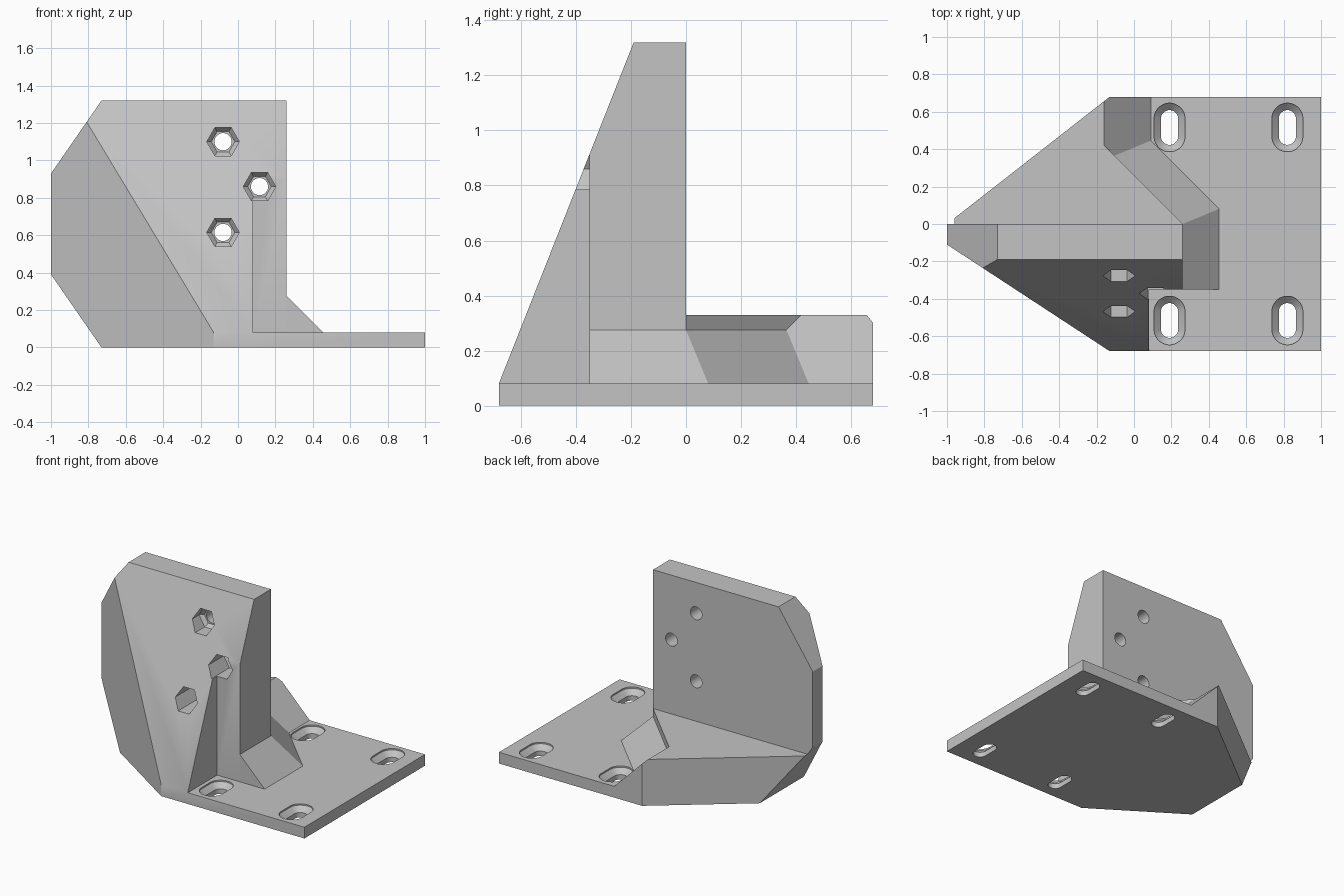
import bpy, bmesh, math
from mathutils import Vector, Matrix

old = bpy.data.objects.get("Cube")
if old:
    bpy.data.objects.remove(old, do_unlink=True)

grey = bpy.data.materials.new("plain_grey")
grey.use_nodes = True
colour = (0.55, 0.55, 0.55, 1)
grey.diffuse_color = colour
grey.node_tree.nodes["Principled BSDF"].inputs["Base Color"].default_value = colour


def make(name, bm):
    bmesh.ops.recalc_face_normals(bm, faces=bm.faces)
    me = bpy.data.meshes.new(name)
    bm.to_mesh(me)
    bm.free()
    me.materials.append(grey)
    ob = bpy.data.objects.new(name, me)
    bpy.context.scene.collection.objects.link(ob)
    return ob


def cut_box(name, lo, hi, planes=()):
    """Box trimmed by planes, each given as (point, outward normal)."""
    lo, hi = Vector(lo), Vector(hi)
    bm = bmesh.new()
    bmesh.ops.create_cube(bm, size=1, matrix=Matrix.Translation((lo + hi) / 2)
                          @ Matrix.Diagonal((*(hi - lo), 1)))
    for co, no in planes:
        geom = bm.verts[:] + bm.edges[:] + bm.faces[:]
        bmesh.ops.bisect_plane(bm, geom=geom, plane_co=co, plane_no=no,
                               clear_outer=True, dist=1e-5)
        bmesh.ops.holes_fill(bm, edges=[e for e in bm.edges if e.is_boundary])
    return make(name, bm)


def loft(name, sections, sides, straight, matrix):
    """Solid through (height, radius) sections, stretched along y by straight."""
    bm = bmesh.new()
    rings = []
    shift = 0.5 if straight else 0
    for h, r in sections:
        ring = []
        for i in range(sides):
            a = math.tau * (i + shift) / sides
            y = r * math.sin(a) + math.copysign(straight, math.sin(a))
            ring.append(bm.verts.new(matrix @ Vector((r * math.cos(a), y, h))))
        rings.append(ring)
    bm.faces.new(rings[0])
    bm.faces.new(rings[-1])
    for a, b in zip(rings, rings[1:]):
        for i in range(sides):
            j = (i + 1) % sides
            bm.faces.new((a[i], a[j], b[j], b[i]))
    return make(name, bm)


def combine(base, tool, operation):
    mod = base.modifiers.new(operation, 'BOOLEAN')
    mod.operation = operation
    mod.solver = 'EXACT'
    mod.object = tool
    bpy.context.view_layer.objects.active = base
    bpy.ops.object.modifier_apply(modifier=mod.name)
    bpy.data.objects.remove(tool, do_unlink=True)


# Shared trimming planes
front_left = ((-0.13, -0.68, 0), (-0.57, -0.87, 0))
back_left = ((-0.13, 0.68, 0), (-0.68, 0.87, 0))
low_corner = ((-1, 0, 0.39), (-0.39, 0, -0.27))
top_corner = ((-1, 0, 0.93), (-0.39, 0, 0.27))
front_slope = ((0, -0.68, 0.08), (0, -1.24, 0.49))
side_trim = [front_left, back_left, low_corner]

# Base plate
bracket = cut_box("corner_bracket", (-1, -0.68, 0), (1, 0.68, 0.08), side_trim)

# Upright wall, stepped back beside the sloping buttress
wall = cut_box("upright_wall", (-1, -0.68, 0), (0.26, 0, 1.32),
               [front_left, low_corner, top_corner, front_slope])
combine(wall, cut_box("wall_step", (0.08, -0.8, -0.1), (0.4, -0.35, 1.5)), 'DIFFERENCE')

# Rear block, its ramped end, and the bevelled foot round the corner
parts = [
    wall,
    cut_box("rear_block", (-1, -0.05, 0), (0.26, 0.68, 0.33),
            [back_left, low_corner, ((0.26, 0, 0), (1, 1, 0)),
             ((0, 0, 0.33), (0, 0, 1))]),
    cut_box("ramped_end", (-0.6, 0.05, 0), (0.17, 0.68, 0.33),
            [back_left, low_corner, ((0.09, 0, 0.08), (1, 0, 1))]),
    cut_box("bevelled_foot", (-0.4, -0.35, 0), (0.6, 0.68, 0.275),
            [back_left, ((0.26, 0, 0.275), (1, 0, 1)),
             ((0.26, 0, 0.275), (1, 1, math.sqrt(2)))]),
]
for part in parts:
    combine(bracket, part, 'UNION')

# Bolt holes with tapered hexagonal nut pockets
for x, z in ((-0.08, 1.1), (0.115, 0.86), (-0.08, 0.615)):
    place = Matrix.Translation((x, 0, z)) @ Matrix.Rotation(math.pi / 2, 4, 'X')
    pocket = [(0.9, 0.087), (0.2, 0.087), (0.175, 0.063)]
    combine(bracket, loft("nut_pocket", pocket, 6, 0, place), 'DIFFERENCE')
    combine(bracket, loft("bolt_hole", [(0.3, 0.046), (-0.1, 0.046)], 32, 0, place), 'DIFFERENCE')

# Countersunk mounting slots
profile = [(-0.05, 0.046), (0.035, 0.046), (0.07, 0.083), (0.12, 0.083)]
for x in (0.19, 0.82):
    for y in (-0.516, 0.516):
        slot = loft("mounting_slot", profile, 32, 0.047, Matrix.Translation((x, y, 0)))
        combine(bracket, slot, 'DIFFERENCE')

# Tidy coplanar faces and smooth the round holes
bm = bmesh.new()
bm.from_mesh(bracket.data)
bmesh.ops.remove_doubles(bm, verts=bm.verts, dist=1e-4)
bmesh.ops.dissolve_limit(bm, angle_limit=0.01, verts=bm.verts, edges=bm.edges)
bm.to_mesh(bracket.data)
bm.free()
bpy.ops.object.select_all(action='DESELECT')
bracket.select_set(True)
bpy.context.view_layer.objects.active = bracket
bpy.ops.object.shade_smooth_by_angle(angle=math.radians(25))
